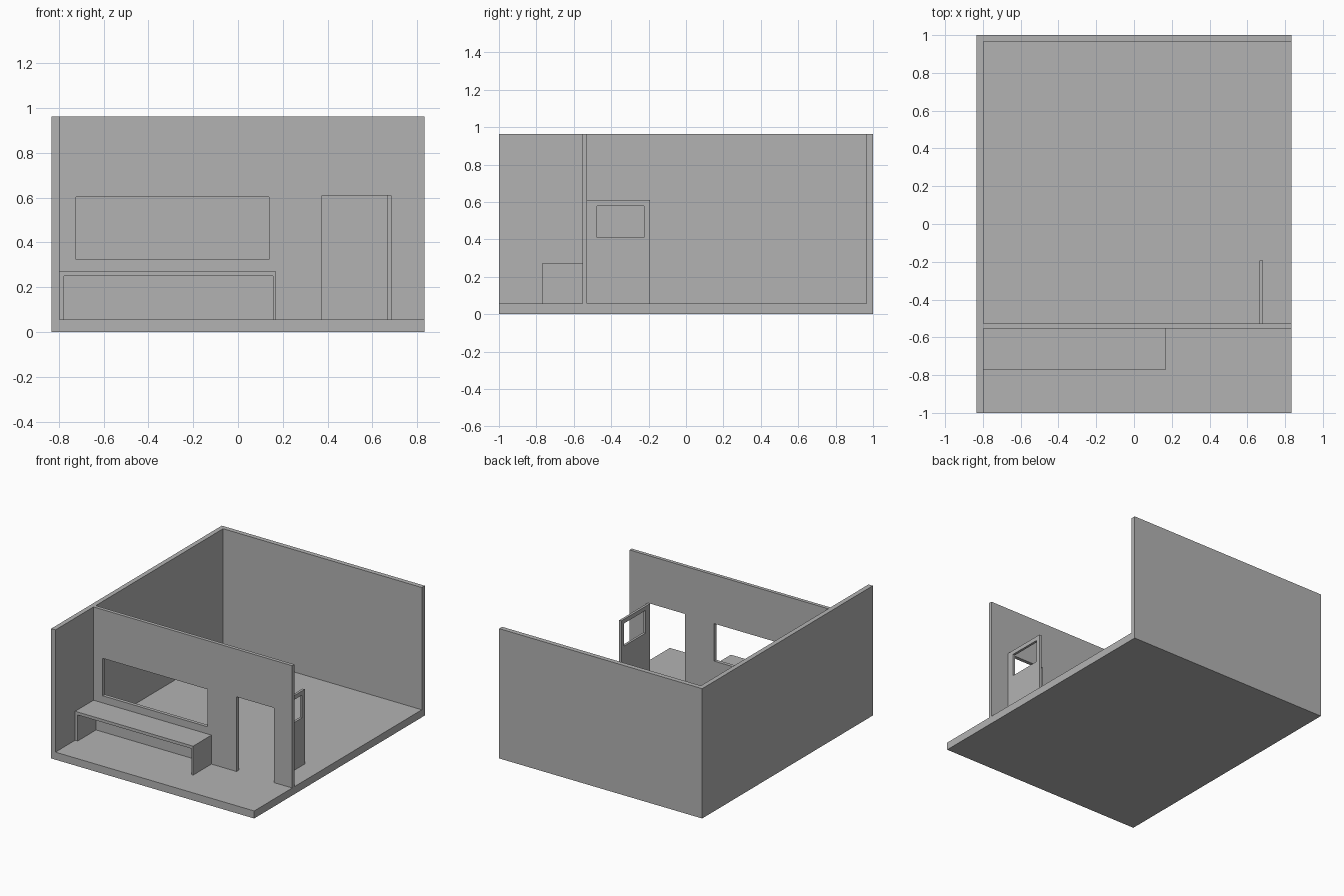
import bpy
from mathutils import Vector

if "Cube" in bpy.data.objects:
    bpy.data.objects.remove(bpy.data.objects["Cube"], do_unlink=True)

# One plain grey for the whole room
grey = bpy.data.materials.new("plain_grey")
grey.use_nodes = True
colour = (0.45, 0.45, 0.45, 1)
grey.diffuse_color = colour
grey.node_tree.nodes["Principled BSDF"].inputs["Base Color"].default_value = colour


def box(name, x, y, z):
    """Box spanning the given (low, high) ranges."""
    low, high = (Vector(c) for c in zip(x, y, z))
    bpy.ops.mesh.primitive_cube_add(size=1)
    obj = bpy.context.object
    obj.name = name
    for v in obj.data.vertices:
        v.co = (low + high) / 2 + v.co * (high - low)
    obj.data.materials.append(grey)
    return obj


def cut(obj, x, y, z):
    """Cut a box-shaped opening out of obj."""
    cutter = box("cutter", x, y, z)
    cutter.hide_render = True
    mod = obj.modifiers.new("opening", "BOOLEAN")
    mod.operation = "DIFFERENCE"
    mod.solver = "EXACT"
    mod.object = cutter
    bpy.context.view_layer.objects.active = obj
    bpy.ops.object.modifier_apply(modifier=mod.name)
    bpy.data.objects.remove(cutter, do_unlink=True)


SIDE, TOP, FLOOR = 0.833, 0.963, 0.056
INNER = -0.798                      # inside face of the side wall
WALL = (-0.554, -0.528)             # thickness range of the front wall
THROUGH = (-0.7, -0.4)
DOOR_TOP = 0.61

# Floor with the side wall and back wall
shell = box("floor_and_outer_walls", (-SIDE, SIDE), (-1, 1), (0, TOP))
cut(shell, (INNER, 1), (-1.2, 0.965), (FLOOR, 1.2))

# Front wall with its window and doorway
front = box("front_wall", (INNER, SIDE), WALL, (FLOOR, TOP))
cut(front, (-0.723, 0.139), THROUGH, (0.324, 0.602))
cut(front, (0.376, 0.683), THROUGH, (-0.1, DOOR_TOP))

# Open door with a small window
door = box("open_door", (0.665, 0.683), (WALL[1], -0.192), (FLOOR, DOOR_TOP))
cut(door, (0.5, 0.8), (-0.475, -0.224), (0.411, 0.579))

# Bench against the front wall: one board bridging two end panels
bench = box("bench", (INNER, 0.17), (-0.769, WALL[0]), (FLOOR, 0.271))
cut(bench, (-0.777, 0.156), (-0.9, -0.4), (-0.1, 0.249))
